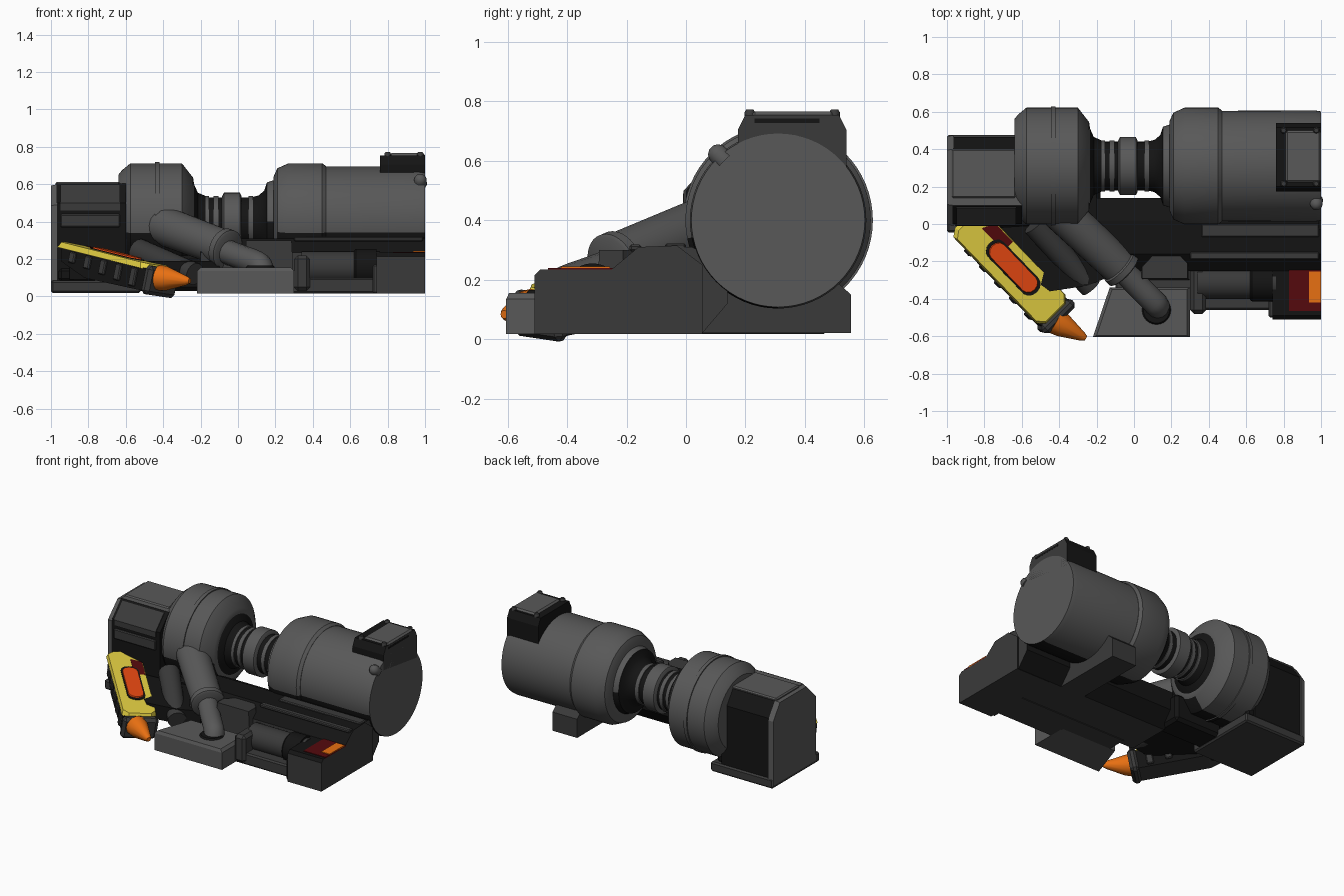
import bpy, bmesh, math
from mathutils import Vector, Matrix

if "Cube" in bpy.data.objects:
    bpy.data.objects.remove(bpy.data.objects["Cube"])

GREY, DARK, BLACK, YELLOW, RED, ORANGE, MAROON = range(7)
COLOURS = [("metal grey", (.098, .098, .098)), ("dark grey", (.042, .042, .042)),
           ("black", (.007, .007, .007)), ("yellow", (.76, .62, .055)),
           ("orange red", (.80, .065, .006)), ("orange", (.80, .16, .006)),
           ("dark red", (.09, .003, .004))]
MATS = []
for n, c in COLOURS:
    m = bpy.data.materials.new(n)
    m.diffuse_color = (*c, 1)
    m.use_nodes = True
    m.node_tree.nodes["Principled BSDF"].inputs["Base Color"].default_value = m.diffuse_color
    MATS.append(m)


def finish(name, bm, mat, rule=None, smooth=False, M=None):
    """Turn a bmesh into an object and colour its faces by a rule."""
    if M:
        bm.transform(M)
    bmesh.ops.recalc_face_normals(bm, faces=bm.faces)
    bm.normal_update()
    for f in bm.faces:
        f.material_index = rule(f.calc_center_median(), f.normal) if rule else mat
    me = bpy.data.meshes.new(name)
    bm.to_mesh(me)
    bm.free()
    for m in MATS:
        me.materials.append(m)
    ob = bpy.data.objects.new(name, me)
    bpy.context.collection.objects.link(ob)
    if smooth:
        bpy.context.view_layer.objects.active = ob
        bpy.ops.object.select_all(action='DESELECT')
        ob.select_set(True)
        bpy.ops.object.shade_smooth_by_angle(angle=math.radians(35))
    return ob


def box(name, lo, hi, mat, bevel=0, rule=None, M=None):
    bm = bmesh.new()
    bmesh.ops.create_cube(bm, size=1)
    for v in bm.verts:
        v.co = [lo[i] + (v.co[i] + .5) * (hi[i] - lo[i]) for i in range(3)]
    if bevel:
        bmesh.ops.bevel(bm, geom=bm.edges[:], offset=bevel, segments=1, affect='EDGES')
    return finish(name, bm, mat, rule, M=M)


def prism(name, pts, axis, lo, hi, mat, rule=None, M=None, inset=0):
    """Extrude a 2D outline along an axis; inset shrinks the far end."""
    def place(p, t):
        c = list(p)
        c.insert(axis, t)
        return c
    cx = [sum(p[i] for p in pts) / len(pts) for i in (0, 1)]
    top = [[p[i] + (cx[i] - p[i]) * inset for i in (0, 1)] for p in pts]
    bm = bmesh.new()
    a = [bm.verts.new(place(p, lo)) for p in pts]
    b = [bm.verts.new(place(p, hi)) for p in top]
    bm.faces.new(a)
    bm.faces.new(b[::-1])
    for i in range(len(pts)):
        j = (i + 1) % len(pts)
        bm.faces.new((a[i], a[j], b[j], b[i]))
    return finish(name, bm, mat, rule, M=M)


def lathe(name, profile, mat, rule=None, M=None, n=48):
    """Spin (x, radius) points round the x axis."""
    bm = bmesh.new()
    rings = [[bm.verts.new((x, r * math.cos(2 * math.pi * k / n), r * math.sin(2 * math.pi * k / n)))
              for k in range(n)] for x, r in profile]
    for A, B in zip(rings, rings[1:]):
        for k in range(n):
            j = (k + 1) % n
            bm.faces.new((A[k], A[j], B[j], B[k]))
    bm.faces.new(rings[0])
    bm.faces.new(rings[-1])
    return finish(name, bm, mat, rule, True, M)


def rod(name, p0, p1, prof, mat, n=24, rule=None):
    """Lathe between two points; profile x is a fraction of the length."""
    p0, p1 = Vector(p0), Vector(p1)
    d = p1 - p0
    M = Matrix.Translation(p0) @ d.to_track_quat('X', 'Z').to_matrix().to_4x4()
    return lathe(name, [(x * d.length, r) for x, r in prof], mat, rule, M, n)


# --- main drum line along x ---
AX = Matrix.Translation((0, .31, .40))
shade = lambda c, n: BLACK if (c.y < .3 and c.z < .35 and abs(n.x) < .9) else GREY
lathe("tank", [(.42, .295), (.97, .297), (1.0, .292)], GREY, shade, AX, 64)
lathe("tank_collar", [(.19, .24), (.21, .285), (.27, .312), (.45, .312), (.47, .297)], GREY, shade, AX, 64)
lathe("tank_bell", [(.07, .13), (.11, .14), (.14, .165), (.155, .21), (.2, .225), (.2, .25)], BLACK,
      lambda c, n: GREY if c.x > .15 and c.z > .4 else BLACK, AX)
lathe("neck", [(-.26, .13), (.13, .13)], BLACK, None, AX)
lathe("neck_ring", [(-.085, .135), (-.075, .155), (.01, .155), (.02, .135)], GREY, None, AX)
for x in (-.18, -.13, .055):
    lathe("neck_band", [(x, .125), (x, .137), (x + .025, .137), (x + .025, .125)], GREY, None, AX)
lathe("wheel_hub", [(-.25, .22), (-.235, .2), (-.215, .155), (-.18, .14), (-.16, .13)], BLACK, None, AX)
lathe("wheel", [(-.64, .25), (-.62, .275), (-.575, .312), (-.3, .312), (-.24, .235), (-.235, .2)], GREY,
      shade, AX, 64)
lathe("wheel_rib", [(-.445, .3), (-.445, .319), (-.42, .319), (-.42, .3)], GREY, shade, AX, 64)

# --- box on top of the tank ---
prism("top_box", [(.175, .6), (.175, .705), (.2, .755), (.515, .755), (.54, .705), (.54, .55)],
      0, .76, 1, BLACK, lambda c, n: DARK if n.x > .9 else BLACK)
box("top_box_slot", (.9, .23, .728), (1.001, .45, .742), BLACK)
box("top_box_lid", (.81, .22, .74), (1, .5, .766), GREY, .012)
for y in (.215, .5):
    for x in (.8, .975):
        rod("lid_bolt", (x, y, .74), (x, y, .773), [(0, .018), (.7, .018), (1, .012)], DARK, 10)
rod("tank_side_knob", (.975, .13, .6), (.975, .085, .645), [(0, .035), (.6, .033), (.85, .025), (1, .01)], GREY, 16)

# --- end block on the left ---
prism("end_block", [(0, .04), (.465, .04), (.465, .5), (.39, .605), (.1, .605), (0, .5)], 0, -.6, -.97, GREY,
      lambda c, n: GREY if n.z > .9 or n.x < -.9 else BLACK)
prism("end_plate", [(-.01, .03), (.475, .03), (.475, .49), (.4, .6), (.1, .6), (-.01, .49)], 0, -.965, -1, GREY,
      inset=.03)
box("block_top_panel", (-.975, .14, .59), (-.63, .4, .613), GREY, .008)
box("block_front_panel_lower", (-.95, -.012, .37), (-.63, .02, .44), DARK, .006)
prism("block_front_panel_upper", [(-.008, .46), (-.008, .5), (.085, .598), (.11, .58), (.02, .46)], 0, -.95, -.63, DARK)
box("block_base", (-1, -.045, .018), (-.52, .475, .085), DARK, .01)
box("block_base_step", (-.96, -.02, .08), (-.55, .45, .15), BLACK, .015)

# --- frame, foot and front housing ---
top_black = lambda c, n: BLACK if n.z > .2 or n.y > .5 else DARK
prism("frame", [(-.25, .02), (.055, .02), (.14, .12), (.14, .25), (.02, .31), (-.16, .31), (-.25, .235)],
      0, -.2, .99, DARK, top_black)
box("frame_link", (-.55, .0, .03), (-.18, .2, .22), BLACK, .02)
prism("pod_bracket", [(-.9, -.03), (-.1, .02), (-.1, -.27), (-.25, -.33), (-.45, -.36)], 2, .09, .19, BLACK)
prism("tank_foot", [(.04, .02), (.555, .02), (.555, .15), (.5, .2), (.04, .2)], 0, .45, .64, DARK)
prism("right_housing", [(-.51, .017), (.055, .017), (.055, .25), (-.03, .315), (-.16, .31), (-.25, .235),
                        (-.49, .235), (-.51, .215)], 0, .74, 1, DARK, top_black)
box("housing_front_pad", (.72, -.5, .017), (.97, -.3, .17), DARK, .008)
box("frame_rail", (.3, -.19, .295), (.99, -.15, .318), DARK, .006)
box("frame_upper_rail", (.36, -.07, .295), (.99, -.0, .322), DARK, .006)
box("dark_red_window", (.83, -.465, .23), (1, -.24, .239), MAROON)
box("orange_window", (.935, -.42, .236), (1, -.255, .244), ORANGE)
box("lower_tray", (-.1, -.46, .017), (.8, -.2, .1), DARK, .01)

# piston with its flange
rod("piston", (.34, -.315, .155), (.76, -.315, .155), [(0, .087), (1, .087)], DARK, 32)
rod("piston_sleeve", (.62, -.315, .155), (.74, -.315, .155), [(0, .09), (.1, .1), (1, .1)], BLACK, 32)
box("piston_flange", (.3, -.48, .03), (.385, -.2, .22), DARK, .02)
prism("peaked_bracket", [(.03, -.3), (.3, -.3), (.3, -.21), (.17, -.08), (.03, -.23)], 2, .06, .3, DARK,
      inset=.1)

# light front plate
plate = [(-.22, -.605), (.3, -.605), (.3, -.34), (-.13, -.34)]
prism("front_plate", plate, 2, .017, .135, GREY)
prism("front_plate_top", plate, 2, .135, .155, GREY, inset=.07)

# --- diagonal pipe from the wheel ---
rod("thick_pipe", (-.43, .1, .39), (-.055, -.25, .25), [(0, .105), (.9, .1), (1, .095)], GREY, 32)
rod("pipe_rim", (-.085, -.222, .262), (-.05, -.255, .248), [(0, .097), (.15, .108), (.85, .108), (1, .097)], GREY, 32)
cu = bpy.data.curves.new("thin_pipe", 'CURVE')
cu.dimensions, cu.bevel_depth, cu.bevel_resolution, cu.use_fill_caps = '3D', .066, 5, True
sp = cu.splines.new('NURBS')
path = [(-.1, -.2, .255), (.0, -.31, .215), (.09, -.4, .185), (.13, -.44, .16), (.13, -.46, .09)]
sp.points.add(len(path) - 1)
for p, q in zip(sp.points, path):
    p.co = (*q, 1)
sp.use_endpoint_u, sp.order_u = True, 3
cu.materials.append(MATS[GREY])
bpy.context.collection.objects.link(bpy.data.objects.new("thin_pipe", cu))
rod("pipe_socket", (.12, -.46, .12), (.12, -.46, .165), [(0, .08), (.7, .08), (1, .07)], BLACK, 24)
rod("dark_strut", (-.53, .0, .24), (-.23, -.34, .12), [(0, .07), (1, .06)], DARK, 16)

# --- tilted yellow pod, built in its own frame ---
nz = Vector((.2, -.05, 1)).normalized()
dx = Vector((.707, -.707, 0))
dx = (dx - nz * dx.dot(nz)).normalized()
P = Matrix((dx, nz.cross(dx), nz)).transposed().to_4x4()
P.translation = (-.652, -.236, .213)
prism("pod_body", [(-.32, -.015), (.36, -.015), (.36, -.135), (-.1, -.145), (-.3, -.09)], 1, -.1, .1, BLACK,
      lambda c, n: DARK if n.z < -.5 else BLACK, P)
prism("yellow_cover", [(-.37, -.07), (-.34, -.11), (.31, -.11), (.35, -.075), (.35, .075),
                       (.31, .11), (-.31, .11), (-.37, .06)], 2, -.02, .012, YELLOW, None, P, inset=.05)
prism("dark_red_patch", [(-.27, .03), (-.1, .03), (-.1, .1), (-.24, .1)], 2, .005, .0145, MAROON, None, P)
slot = [(s * .13 + .045 * math.cos(a + t), .005 + .052 * math.sin(a + t))
        for s, a in ((1, -math.pi / 2), (-1, math.pi / 2)) for t in [i * math.pi / 6 for i in range(7)]]
prism("slot_rim", [(x * 1.06, y * 1.12) for x, y in slot], 2, .0, .016, BLACK, None, P)
prism("red_slot", slot, 2, .0, .024, RED, None, P, inset=.06)
for i in range(5):
    for s in (-1, 1):
        x = -.24 + i * .12
        box("pod_rib", (x, s * .1 - .015, -.085 - .01 * i), (x + .045, s * .1 + .015, -.025), DARK, .006, M=P)
box("pod_flange", (.335, -.115, -.15), (.395, .115, .005), DARK, .02, M=P)
rod("orange_nozzle", (-.42, -.52, .1), (-.258, -.612, .083), [(0, .07), (.25, .064), (.9, .024), (1, .014)], ORANGE, 12)
